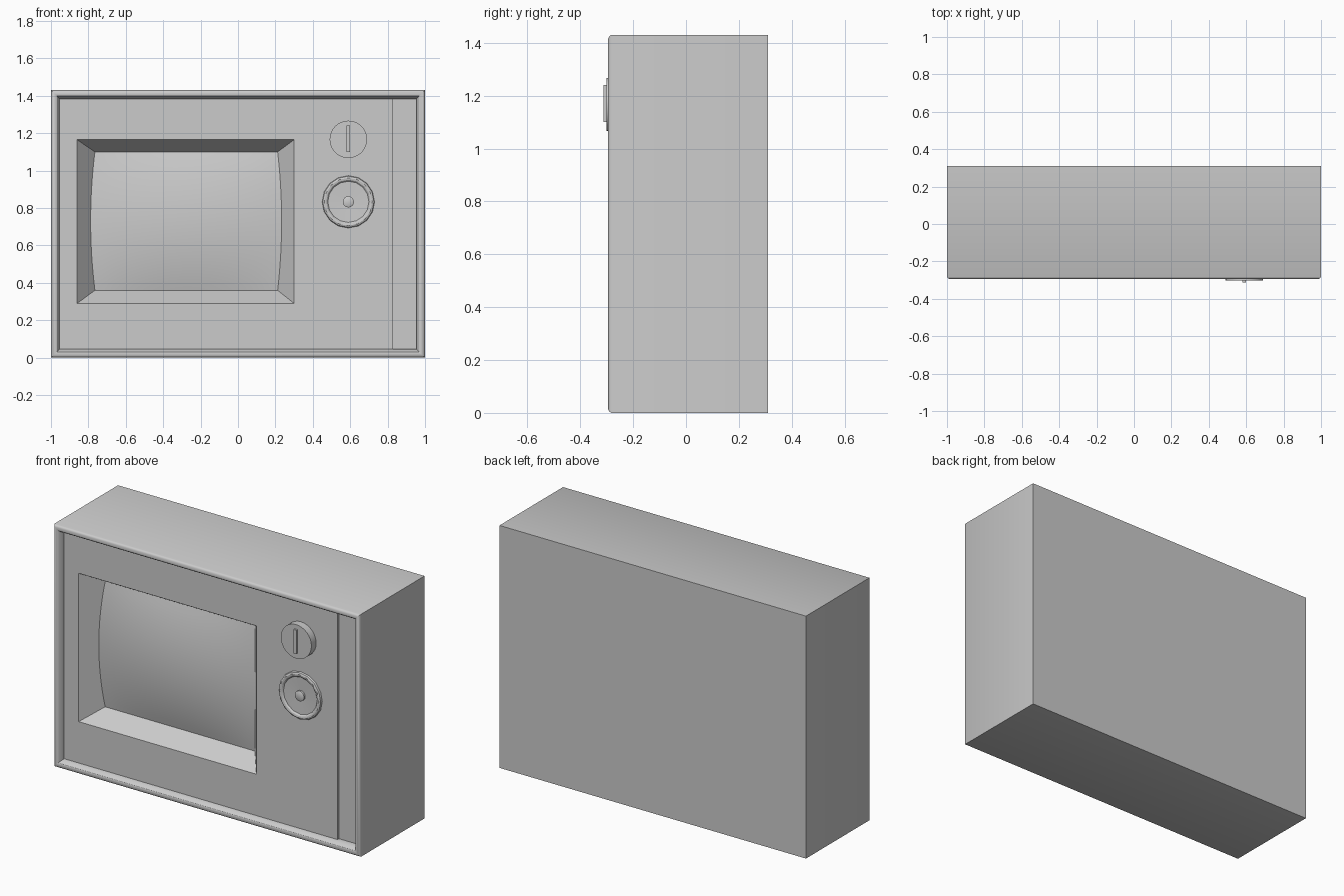
import bpy, bmesh
from math import cos, sin, pi

if "Cube" in bpy.data.objects:
    bpy.data.objects.remove(bpy.data.objects["Cube"])


def finish(name, bm, angle=30):
    mesh = bpy.data.meshes.new(name)
    bm.to_mesh(mesh)
    bm.free()
    obj = bpy.data.objects.new(name, mesh)
    bpy.context.collection.objects.link(obj)
    bpy.ops.object.select_all(action='DESELECT')
    bpy.context.view_layer.objects.active = obj
    obj.select_set(True)
    bpy.ops.object.shade_smooth_by_angle(angle=angle * pi / 180)
    return obj


def loft(name, rings, cap_start=False, cap_end=False):
    """Join rings of points, each listed anticlockwise as seen from the front."""
    bm = bmesh.new()
    loops = [[bm.verts.new(p) for p in ring] for ring in rings]
    n = len(loops[0])
    for a, b in zip(loops, loops[1:]):
        for i in range(n):
            j = (i + 1) % n
            bm.faces.new((a[i], a[j], b[j], b[i]))
    if cap_start:
        bm.faces.new(loops[0][::-1])
    if cap_end:
        bm.faces.new(loops[-1])
    return finish(name, bm)


def rect(x0, x1, z0, z1, y):
    return [(x0, y, z0), (x1, y, z0), (x1, y, z1), (x0, y, z1)]


def lathe(name, x, z, profile, sides):
    rings = [[(x + r * cos(2 * pi * i / sides), y, z + r * sin(2 * pi * i / sides))
              for i in range(sides)] for r, y in profile]
    return loft(name, rings, cap_end=True)


H, PANEL, GLASS = 1.43, -0.257, -0.145
SPLIT = 0.83

# Cabinet shell with rounded front lip: (inset, y)
shell = [(0, 0.31), (0, -0.282), (0.004, -0.289), (0.012, -0.294), (0.022, -0.295),
         (0.031, -0.291), (0.038, -0.281), (0.043, -0.268), (0.046, PANEL), (0.046, -0.243)]
loft("cabinet", [rect(-1 + d, 1 - d, d, H - d, y) for d, y in shell], cap_start=True)

# Front panel, with the screen opening and its sloping surround
outer = (-0.954, SPLIT, 0.046, H - 0.046)
opening = (-0.86, 0.30, 0.29, 1.165)
inner = (-0.765, 0.212, 0.36, 1.10)
loft("front_panel", [rect(*outer, -0.243), rect(*outer, PANEL),
                     rect(*opening, PANEL), rect(*inner, GLASS)])

# Sunken strip beside the panel
loft("side_strip", [rect(SPLIT, 0.954, 0.046, H - 0.046, -0.243)], cap_end=True)

# Bulging screen, its sides following the sloping surround
bm = bmesh.new()
N = 20
grid = []
for j in range(N + 1):
    v = 2 * j / N - 1
    bulge = 1 - v * v
    edge_y = GLASS - 0.027 * bulge
    t = (edge_y - PANEL) / (GLASS - PANEL)
    x0 = opening[0] + (inner[0] - opening[0]) * t
    x1 = opening[1] + (inner[1] - opening[1]) * t
    z = inner[2] + (inner[3] - inner[2]) * j / N
    row = []
    for i in range(N + 1):
        u = 2 * i / N - 1
        y = edge_y - 0.025 * bulge * (1 - u * u)
        row.append(bm.verts.new((x0 + (x1 - x0) * i / N, y, z)))
    grid.append(row)
for j in range(N):
    for i in range(N):
        bm.faces.new((grid[j][i], grid[j][i + 1], grid[j + 1][i + 1], grid[j + 1][i]))
finish("screen", bm)

# Upper selector knob with raised grip bar
lathe("selector_knob", 0.59, 1.167, [(0.1, PANEL), (0.1, -0.301)], 32)
bar = (0.581, 0.599, 1.10, 1.24)
loft("selector_grip", [rect(*bar, -0.295), rect(*bar, -0.312)], cap_end=True)

# Lower dished dial with centre nub
lathe("dial", 0.59, 0.833, [(0.14, PANEL), (0.137, -0.268), (0.128, -0.272), (0.118, -0.270),
                            (0.11, -0.262), (0.03, -0.259), (0.03, -0.270), (0.022, -0.274)], 16)
